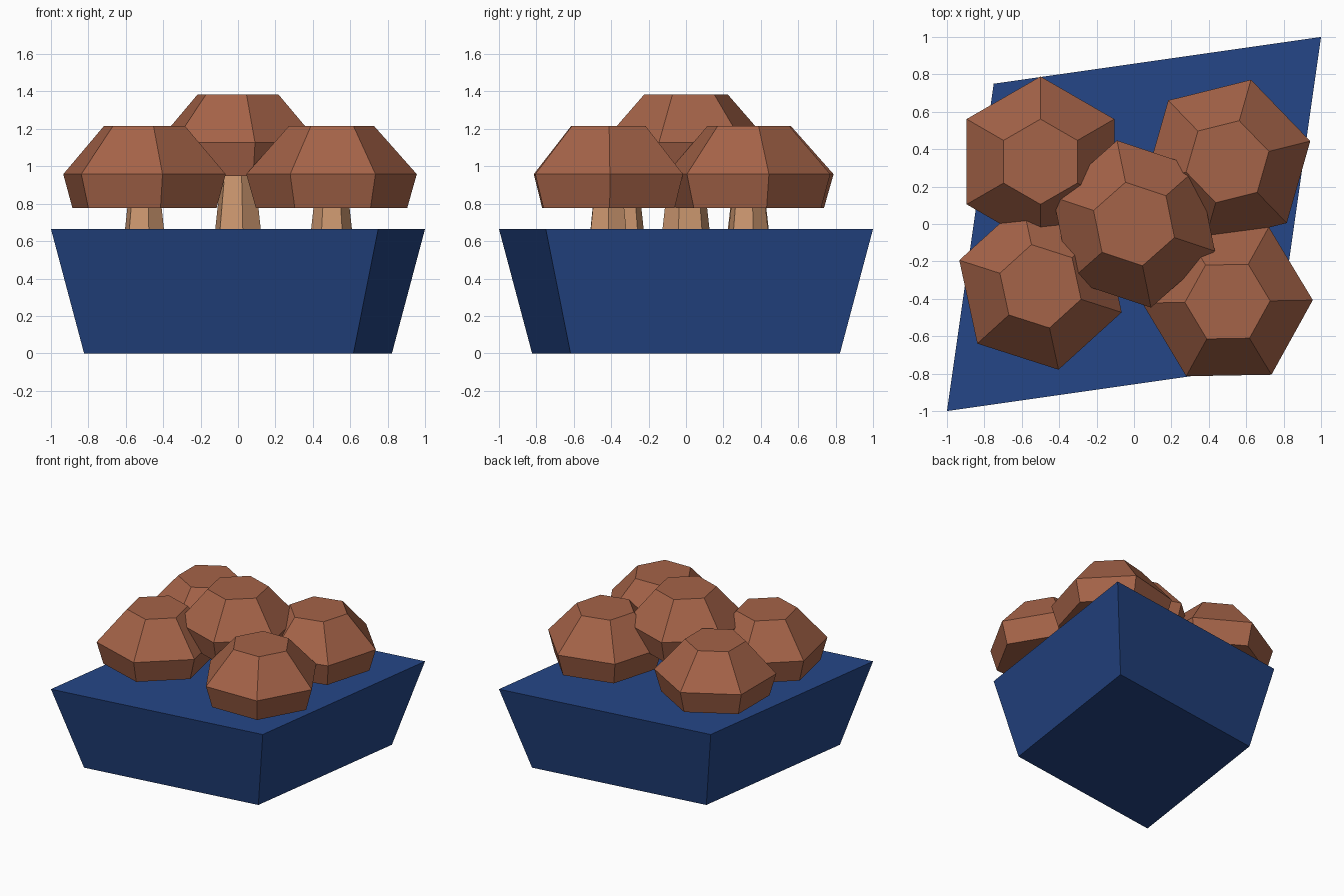
import bpy
import bmesh
from math import cos, sin, radians

if "Cube" in bpy.data.objects:
    bpy.data.objects.remove(bpy.data.objects["Cube"], do_unlink=True)


def material(name, color):
    mat = bpy.data.materials.new(name)
    mat.use_nodes = True
    mat.diffuse_color = (*color, 1)
    bsdf = next(n for n in mat.node_tree.nodes if n.type == 'BSDF_PRINCIPLED')
    bsdf.inputs["Base Color"].default_value = (*color, 1)
    return mat


BLUE = material("planter blue", (0.018, 0.061, 0.242))
BROWN = material("cap brown", (0.376, 0.125, 0.065))
TAN = material("stem tan", (0.61, 0.314, 0.162))


def loft(name, rings, mat, location=(0, 0, 0)):
    """Closed flat-shaded solid through a stack of equal-sided rings."""
    bm = bmesh.new()
    loops = [[bm.verts.new(p) for p in ring] for ring in rings]
    n = len(loops[0])
    bm.faces.new(loops[0][::-1])
    bm.faces.new(loops[-1])
    for low, high in zip(loops, loops[1:]):
        for i in range(n):
            j = (i + 1) % n
            bm.faces.new((low[i], low[j], high[j], high[i]))
    bmesh.ops.recalc_face_normals(bm, faces=bm.faces)
    mesh = bpy.data.meshes.new(name)
    bm.to_mesh(mesh)
    bm.free()
    mesh.materials.append(mat)
    obj = bpy.data.objects.new(name, mesh)
    obj.location = location
    bpy.context.collection.objects.link(obj)
    return obj


def hexagon(radius, z, turn):
    angles = [radians(turn + 60 * i) for i in range(6)]
    return [(radius * cos(a), radius * sin(a), z) for a in angles]


def mushroom(name, x, y, base, turn):
    """Cap and tapered stem; base is the height of the cap's underside."""
    cap = [(0.405, 0), (0.456, 0.18), (0.228, 0.437)]
    stem = [(0.13, -0.30), (0.093, 0.03)]
    for part, profile, mat in (("cap", cap, BROWN), ("stem", stem, TAN)):
        rings = [hexagon(r, z, turn) for r, z in profile]
        loft(f"{name}_{part}", rings, mat, (x, y, base))


# Skewed planter, narrower at the foot
corners = [(-1, -1), (0.75, -0.75), (1, 1), (-0.75, 0.75)]
loft("planter", [[(x * s, y * s, z) for x, y in corners]
                 for s, z in ((0.823, 0), (1, 0.665))], BLUE)

# Five mushrooms, the middle one raised
mushroom("middle", 0, 0, 0.947, 41.5)
mushroom("back_right", -0.5, 0.333, 0.778, 30)
mushroom("front_right", -0.5, -0.333, 0.778, 42.2)
mushroom("back_left", 0.5, 0.333, 0.778, 14)
mushroom("front_left", 0.5, -0.415, 0.778, 1)
